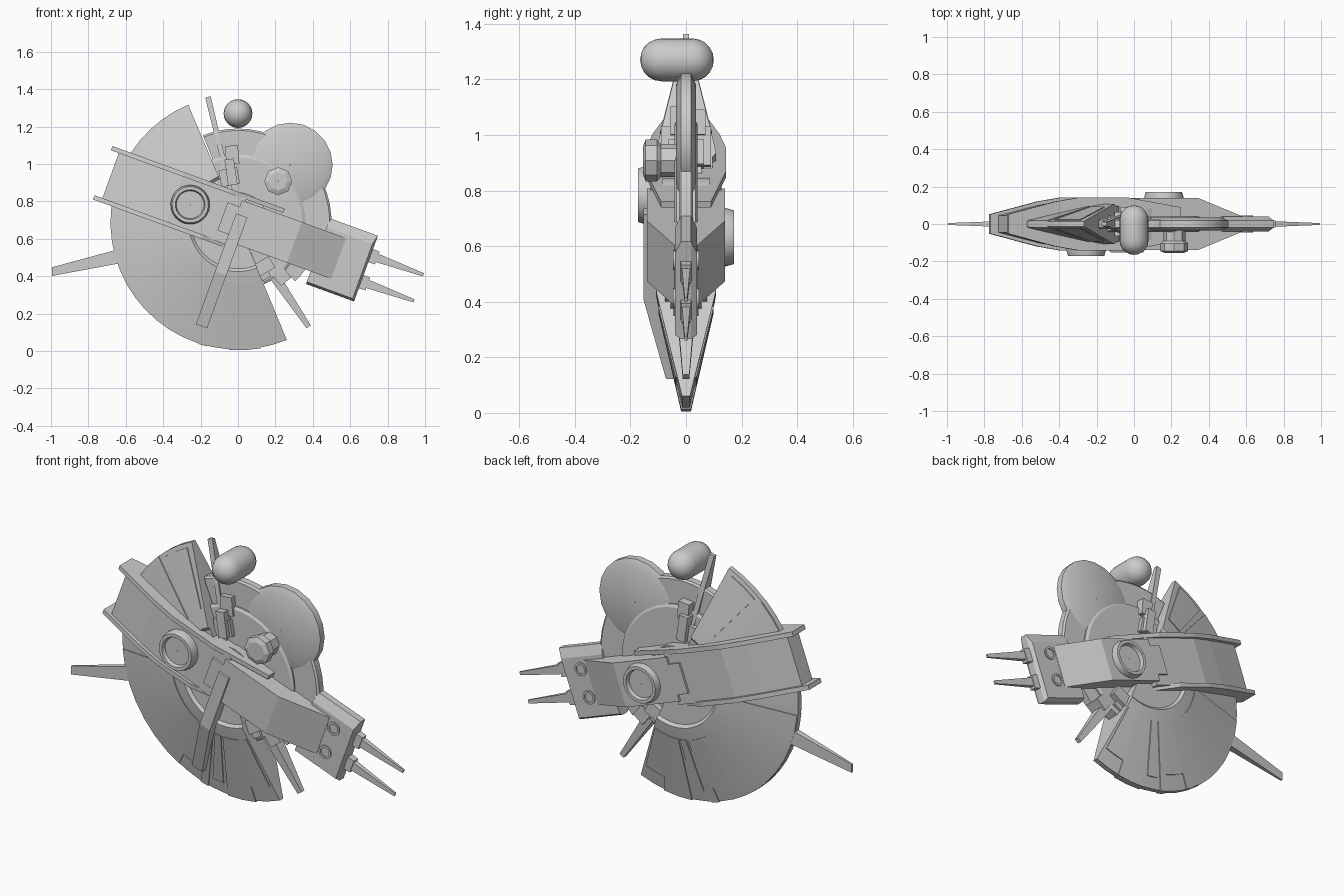
import bpy, bmesh, math
from mathutils import Matrix, Vector

if "Cube" in bpy.data.objects:
    bpy.data.objects.remove(bpy.data.objects["Cube"])

C = (0, 0, 0.69)                 # hub of the hull
TILT = math.radians(20)          # slope of the cross beam
WORLD = Matrix.Translation(C)
BEAM = WORLD @ Matrix.Rotation(TILT, 4, 'Y')


def finish(name, bm, matrix, smooth=25):
    bmesh.ops.remove_doubles(bm, verts=bm.verts, dist=1e-5)
    bmesh.ops.recalc_face_normals(bm, faces=bm.faces)
    me = bpy.data.meshes.new(name)
    bm.to_mesh(me)
    bm.free()
    ob = bpy.data.objects.new(name, me)
    ob.matrix_world = matrix
    bpy.context.collection.objects.link(ob)
    if smooth:
        bpy.ops.object.select_all(action='DESELECT')
        ob.select_set(True)
        bpy.context.view_layer.objects.active = ob
        bpy.ops.object.shade_smooth_by_angle(angle=math.radians(smooth))
    return ob


def loft(name, rings, matrix, closed=False, smooth=0):
    """Skin matching rings of points, capping both ends unless closed."""
    bm = bmesh.new()
    vs = [[bm.verts.new(p) for p in r] for r in rings]
    n = len(vs[0])
    for a, b in zip(vs, vs[1:] + (vs[:1] if closed else [])):
        for i in range(n):
            bm.faces.new((a[i], a[(i + 1) % n], b[(i + 1) % n], b[i]))
    if not closed:
        bm.faces.new(vs[0])
        bm.faces.new(vs[-1])
    return finish(name, bm, matrix, smooth)


def revolve(name, section, a0=0, a1=360, n=32, matrix=WORLD, smooth=25):
    """Turn an (r, y) section about the y axis through the given angles."""
    full = a1 - a0 >= 360
    rings = []
    for i in range(n + (0 if full else 1)):
        a = math.radians(a0 + (a1 - a0) * i / n)
        rings.append([(r * math.cos(a), y, r * math.sin(a)) for r, y in section])
    return loft(name, rings, matrix, full, smooth)


def both(half):
    """Mirror a half section (y > 0) to a closed symmetric one."""
    return half + [(r, -y) for r, y in reversed(half)]


def slab(name, outline, v0, v1, matrix=BEAM):
    """Extrude a (u, y) plan along v."""
    return loft(name, [[(u, y, v) for u, y in outline] for v in (v0, v1)], matrix)


def bar(name, u0, u1, w0, w1, t0, t1, v=0, matrix=BEAM, y=0):
    """Tapered bar along u: half widths w (v axis), half thickness t (y axis)."""
    rings = [[(u, y + sy * t, v + sv * w) for sy, sv in ((-1, -1), (1, -1), (1, 1), (-1, 1))]
             for u, w, t in ((u0, w0, t0), (u1, w1, t1))]
    return loft(name, rings, matrix)


def radial(deg):
    return WORLD @ Matrix.Rotation(-math.radians(deg), 4, 'Y')


# Large half disc with a raised ring around the hub
revolve("half_disc", both([(0.002, 0.095), (0.25, 0.095), (0.265, 0.108), (0.29, 0.104), (0.682, 0.014)]),
        113, 292.5, 26)

# Raised panels on the half disc
panels = [(116, 130, 0.36, 0.66), (133, 158, 0.30, 0.68), (185, 240, 0.33, 0.68), (240, 252, 0.33, 0.60),
          (252, 256, 0.33, 0.685), (258, 264, 0.33, 0.62), (266, 280, 0.33, 0.686), (280, 291, 0.33, 0.60)]
for i, (a0, a1, r0, r1) in enumerate(panels):
    y = lambda r: 0.104 - 0.2308 * (r - 0.29) + 0.005
    revolve("disc_panel_%d" % i, both([(r0, y(r0)), (r1, y(r1))]), a0, a1, max(2, int((a1 - a0) / 7)))

# Hub under the beam and the thin stepped disc on the other side
revolve("hub", both([(0.002, 0.085), (0.16, 0.085)]), n=24)
revolve("core_disc", both([(0.002, 0.042), (0.345, 0.042), (0.36, 0.034)]), -67, 113, 24)
revolve("inner_disc", both([(0.3, 0.026), (0.49, 0.026), (0.5, 0.018)]), -18, 112, 18)
revolve("lower_inner_disc", both([(0.3, 0.026), (0.44, 0.022)]), -46, -18, 6)

# Round side lobe standing proud of the thin disc
revolve("side_lobe", both([(0.002, 0.036), (0.185, 0.036), (0.226, 0.018)]), n=20,
        matrix=Matrix.Translation((0.28, 0, 0.995)))

# Cross beam: recessed tail and full-depth nose
tail = [(-0.725, 0.045), (-0.5, 0.1), (-0.36, 0.126), (0.0, 0.128)]
slab("beam_tail", both(tail), -0.135, 0.135)
nose = [(-0.02, 0.14), (0.32, 0.14), (0.572, 0.042)]
slab("beam_nose", both(nose), -0.115, 0.117)
bar("beam_step", -0.088, 0.0, 0.08, 0.08, 0.14, 0.14)
rail = [(-0.77, 0.052), (-0.5, 0.12), (-0.36, 0.143)]
slab("upper_rail", both(rail + [(-0.1, 0.143), (0.21, 0.09)]), 0.128, 0.152)
slab("lower_rail", both(rail + [(-0.15, 0.143), (0.0, 0.09)]), -0.152, -0.128)

# Prong block with chamfered rim, ports and prongs
rings = [[(u, y, v) for u, v in ((0.455, -0.187 + e / 4), (0.728 - e / 4, -0.187 + e / 4),
                                 (0.728 - e / 4, 0.187 - e), (0.455, 0.187 - e))]
         for y, e in ((-0.04, 0.05), (-0.018, 0), (0.018, 0), (0.04, 0.05))]
loft("prong_block", rings, BEAM)
for side, v in (("upper", 0.074), ("lower", -0.074)):
    bar(side + "_prong_root", 0.70, 0.765, 0.038, 0.036, 0.02, 0.018, v)
    bar(side + "_prong", 0.75, 1.028, 0.024, 0.009, 0.015, 0.005, v)
    revolve(side + "_port", both([(0.025, 0.046), (0.036, 0.046)]), n=16,
            matrix=BEAM @ Matrix.Translation((0.613, 0, v)))

# Round hatches, one on each face of the beam
for name, u, s in (("front_hatch", -0.272, -1), ("rear_hatch", 0.17, 1)):
    sec = [(0.002, 0.1), (0.105, 0.1), (0.105, 0.145), (0.097, 0.172), (0.08, 0.172), (0.074, 0.152), (0.002, 0.152)]
    revolve(name, [(r, s * y) for r, y in sec], n=24, matrix=BEAM @ Matrix.Translation((u, 0, 0)))

# Front arm hanging off the beam
arm = [(0.00, -0.152), (-0.33, -0.152), (-0.63, -0.072), (-0.63, -0.025), (-0.33, -0.09), (0.00, -0.1)]
loft("front_arm", [[(v, y, u) for u, y in arm] for v in (-0.032, 0.032)],
     Matrix.Translation((0.02, 0, 0.725)) @ Matrix.Rotation(TILT, 4, 'Y'))

# Blades standing out of the hull
bar("top_blade", 0.15, 0.688, 0.012, 0.015, 0.06, 0.01, matrix=radial(103.5))
bar("lower_blade", 0.15, 0.675, 0.036, 0.014, 0.05, 0.012, matrix=radial(-56))
fin = [[(x, y, z) for y, z in ((-t, z0), (t, z0), (t, z1), (-t, z1))]
       for x, t, z0, z1 in ((-0.6, 0.02, 0.475, 0.555), (-0.995, 0.005, 0.402, 0.448))]
loft("left_fin", fin, Matrix())

# Eight-sided knob on a neck
sec = [(0.002, -0.155), (0.05, -0.155), (0.075, -0.145), (0.075, -0.105), (0.06, -0.09), (0.06, -0.03), (0.002, -0.03)]
revolve("knob", sec, n=8, matrix=Matrix.Translation((0.215, 0, 0.908)), smooth=0)

# Capsule floating above the hull
sec = [(0.077 * math.cos(math.radians(a)) + 1e-6,
        (0.023 if a > 0 else -0.088) + 0.077 * math.sin(math.radians(a)))
       for a in (90, 72, 54, 36, 18, 0.01, -0.01, -18, -36, -54, -72, -90)]
revolve("capsule", sec, n=24, matrix=Matrix.Translation((0, 0, 1.27)), smooth=40)

# Small machinery blocks in the gaps beside the blades
for i, (deg, r0, r1, w, t, y) in enumerate([
        (95, 0.31, 0.41, 0.035, 0.035, -0.02), (95, 0.31, 0.40, 0.032, 0.03, 0.04),
        (101, 0.2, 0.29, 0.05, 0.065, 0.0), (98, 0.2, 0.34, 0.025, 0.09, 0.0),
        (-51, 0.33, 0.41, 0.035, 0.045, 0.0), (-60, 0.24, 0.31, 0.05, 0.075, 0.0),
        (-63, 0.29, 0.34, 0.025, 0.055, 0.0)]):
    bar("machinery_block_%d" % i, r0, r1, w, w, t, t, 0, radial(deg), y)
